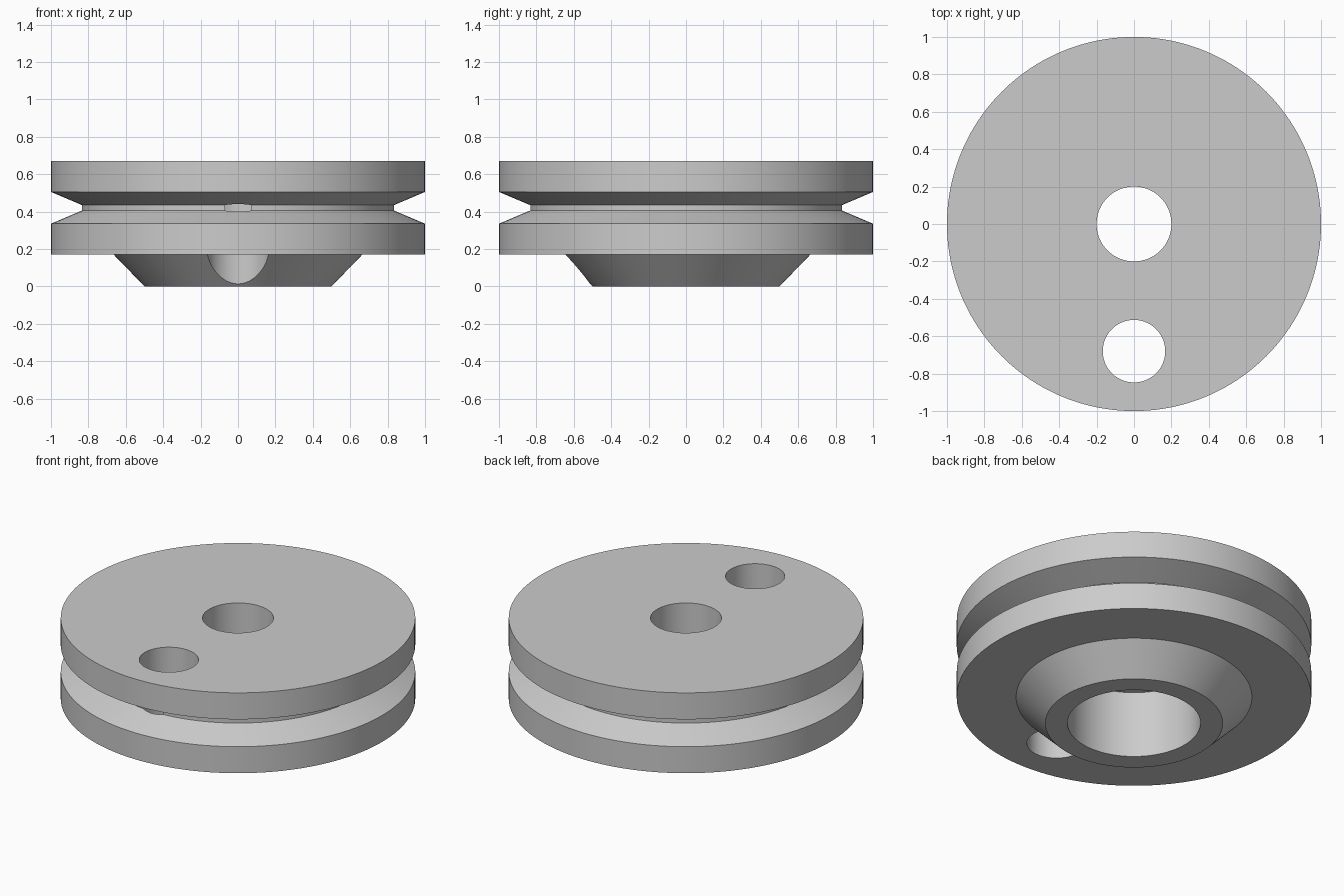
import bpy, bmesh, math
from mathutils import Vector

if "Cube" in bpy.data.objects:
    bpy.data.objects.remove(bpy.data.objects["Cube"], do_unlink=True)

FLOOR_R, FLOOR_Z, MID_Z = 0.835, 0.405, 0.42   # groove floor
HOLE_R, HOLE_Y, FILLET = 0.167, -0.68, 0.1     # cord hole

grey = bpy.data.materials.new("plain_grey")
grey.use_nodes = True
grey.diffuse_color = (0.6, 0.6, 0.6, 1)
grey.node_tree.nodes["Principled BSDF"].inputs["Base Color"].default_value = (0.6, 0.6, 0.6, 1)


def make_object(name, bm):
    bmesh.ops.recalc_face_normals(bm, faces=bm.faces)
    mesh = bpy.data.meshes.new(name)
    bm.to_mesh(mesh)
    bm.free()
    mesh.materials.append(grey)
    ob = bpy.data.objects.new(name, mesh)
    bpy.context.collection.objects.link(ob)
    return ob


def lathe(name, profile, y=0, steps=160):
    bm = bmesh.new()
    rings = []
    for i in range(steps):
        a = math.tau * i / steps
        rings.append([bm.verts.new((r * math.sin(a), y - r * math.cos(a), z)) for r, z in profile])
    n = len(profile)
    for i in range(steps):
        a, b = rings[i], rings[(i + 1) % steps]
        for j in range(n):
            k = (j + 1) % n
            bm.faces.new((a[j], b[j], b[k], a[k]))
    return make_object(name, bm)


# Grooved wheel with conical hub, stepped bore
wheel = lathe("pulley_wheel", [
    (0.375, 0), (0.5, 0), (0.665, 0.17), (1, 0.17), (1, 0.335),
    (FLOOR_R, FLOOR_Z), (FLOOR_R, 0.435), (1, 0.505), (1, 0.67),
    (0.2, 0.67), (0.2, 0.415), (0.375, 0.415)])

# Vertical cord hole cutter
bm = bmesh.new()
bmesh.ops.create_cone(bm, cap_ends=True, segments=96, radius1=HOLE_R, radius2=HOLE_R, depth=2)
bmesh.ops.translate(bm, verts=bm.verts, vec=(0, HOLE_Y, 0))
hole = make_object("hole_cutter", bm)

# Rounded mouth where the cord hole meets the groove: path of a rolling ball
slope = math.atan2(0.07, 0.165)
turn = math.pi / 2 - slope
orbit = HOLE_R + FILLET


def angle_for(rho):
    c = (rho ** 2 - HOLE_Y ** 2 - orbit ** 2) / (-2 * HOLE_Y * orbit)
    return math.acos(max(-1, min(1, c)))


quarter = []   # (angle round hole, ball height, groove normal angle)
start = angle_for(FLOOR_R - FILLET * math.cos(turn))
for i in range(16):
    phi = start * i / 16
    rho = math.hypot(orbit * math.sin(phi), HOLE_Y - orbit * math.cos(phi))
    z = FLOOR_Z - math.tan(slope) * (rho - FLOOR_R) - FILLET / math.cos(slope)
    quarter.append((phi, z, turn))
for i in range(17):
    a = turn * (1 - i / 16)
    quarter.append((angle_for(FLOOR_R - FILLET * math.cos(a)), FLOOR_Z - FILLET * math.sin(a), a))


def section(station, sx, sz):
    phi, z, a = station
    ball = Vector((sx * orbit * math.sin(phi), HOLE_Y - orbit * math.cos(phi), MID_Z + sz * (z - MID_Z)))
    to_hole = Vector((-sx * math.sin(phi), math.cos(phi), 0))
    radial = Vector((ball.x, ball.y, 0)).normalized()
    to_groove = radial * math.cos(a) + Vector((0, 0, sz * math.sin(a)))
    arc = [ball + FILLET * to_hole.slerp(to_groove, j / 12) for j in range(13)]
    return [arc[0] + to_hole * 0.01] + arc + [arc[-1] + to_groove * 0.01]


stations = [section(s, 1, 1) for s in quarter]
stations += [section(s, 1, -1) for s in reversed(quarter)]
stations += [section(s, -1, -1) for s in quarter[1:]]
stations += [section(s, -1, 1) for s in reversed(quarter[1:])]

bm = bmesh.new()
rows = [[bm.verts.new(p) for p in s] for s in stations]
inner = bm.verts.new((0, HOLE_Y, MID_Z))
outer = bm.verts.new((0, -0.95, MID_Z))
for i, a in enumerate(rows):
    b = rows[(i + 1) % len(rows)]
    for j in range(len(a) - 1):
        bm.faces.new((a[j], b[j], b[j + 1], a[j + 1]))
    bm.faces.new((inner, b[0], a[0]))
    bm.faces.new((outer, a[-1], b[-1]))
mouth = make_object("mouth_cutter", bm)

# Cut the hole and its rounded mouth
bpy.context.view_layer.objects.active = wheel
for cutter in (hole, mouth):
    cutter.hide_render = True
    mod = wheel.modifiers.new("cut", 'BOOLEAN')
    mod.operation = 'DIFFERENCE'
    mod.solver = 'EXACT'
    mod.object = cutter
    bpy.ops.object.modifier_apply(modifier=mod.name)
    bpy.data.objects.remove(cutter, do_unlink=True)

bpy.ops.object.select_all(action='DESELECT')
wheel.select_set(True)
bpy.ops.object.shade_smooth_by_angle(angle=math.radians(20))
